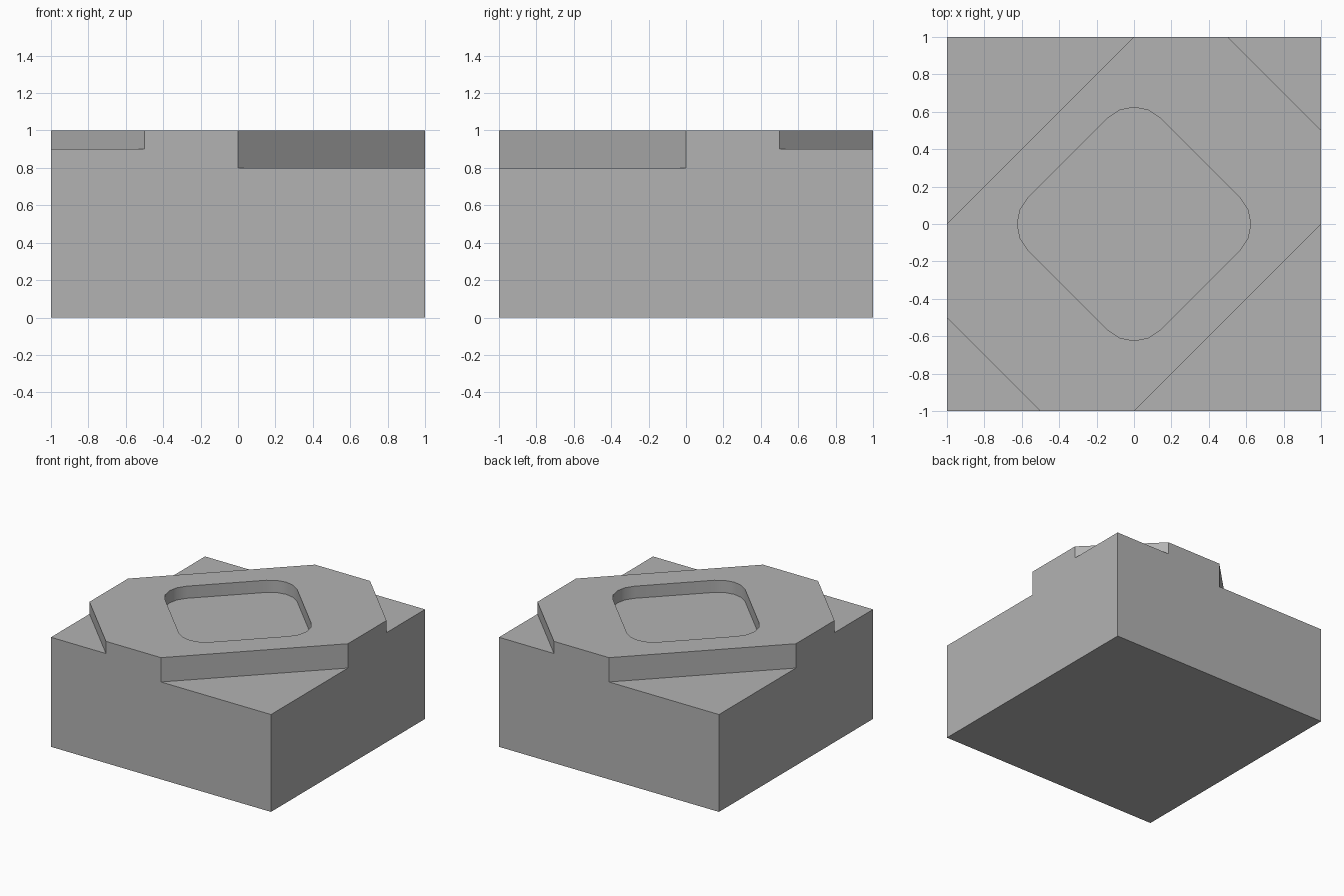
import bpy
import bmesh
from math import pi, sqrt, radians
from mathutils import Matrix

cube = bpy.data.objects.get("Cube")
if cube:
    bpy.data.objects.remove(cube, do_unlink=True)

grey = bpy.data.materials.new("plain grey")
grey.use_nodes = True
color = (0.45, 0.45, 0.45, 1)
grey.diffuse_color = color
grey.node_tree.nodes["Principled BSDF"].inputs["Base Color"].default_value = color


def box(name, size, center, turn=0.0, round_corners=0.0):
    """Box placed at center, then turned about the z axis; upright edges may be rounded."""
    bm = bmesh.new()
    bmesh.ops.create_cube(bm, size=1)
    bmesh.ops.scale(bm, vec=size, verts=bm.verts)
    if round_corners:
        upright = [e for e in bm.edges
                   if abs(e.verts[0].co.z - e.verts[1].co.z) > size[2] / 2]
        bmesh.ops.bevel(bm, geom=upright, offset=round_corners, segments=4,
                        profile=0.5, affect='EDGES')
    bmesh.ops.translate(bm, vec=center, verts=bm.verts)
    bmesh.ops.transform(bm, matrix=Matrix.Rotation(turn, 4, 'Z'), verts=bm.verts)
    mesh = bpy.data.meshes.new(name)
    bm.to_mesh(mesh)
    bm.free()
    mesh.materials.append(grey)
    obj = bpy.data.objects.new(name, mesh)
    bpy.context.collection.objects.link(obj)
    return obj


def carve(target, cutter):
    """Cut the cutter out of the target and discard the cutter."""
    cutter.hide_render = True
    mod = target.modifiers.new(cutter.name, 'BOOLEAN')
    mod.operation = 'DIFFERENCE'
    mod.solver = 'EXACT'
    mod.object = cutter
    bpy.context.view_layer.objects.active = target
    bpy.ops.object.modifier_apply(modifier=mod.name)
    bpy.data.objects.remove(cutter, do_unlink=True)


# Main block
block = box("stepped_block", (2, 2, 1), (0, 0, 0.5))

# Corner steps: deep wide pair on one diagonal, shallow narrow pair on the other
for i in range(4):
    deep = i % 2 == 1
    reach = (1 if deep else 1.5) / sqrt(2)
    floor = 0.8 if deep else 0.9
    carve(block, box("corner_cutter", (1, 4, 1), (reach + 0.5, 0, floor + 0.5),
                     pi / 4 + i * pi / 2))

# Rounded square pocket in the top, set on the diagonal
carve(block, box("pocket_cutter", (1, 1, 1), (0, 0, 1.4), pi / 4, 0.2))

bpy.ops.object.select_all(action='DESELECT')
block.select_set(True)
bpy.context.view_layer.objects.active = block
bpy.ops.object.shade_smooth_by_angle(angle=radians(30))
